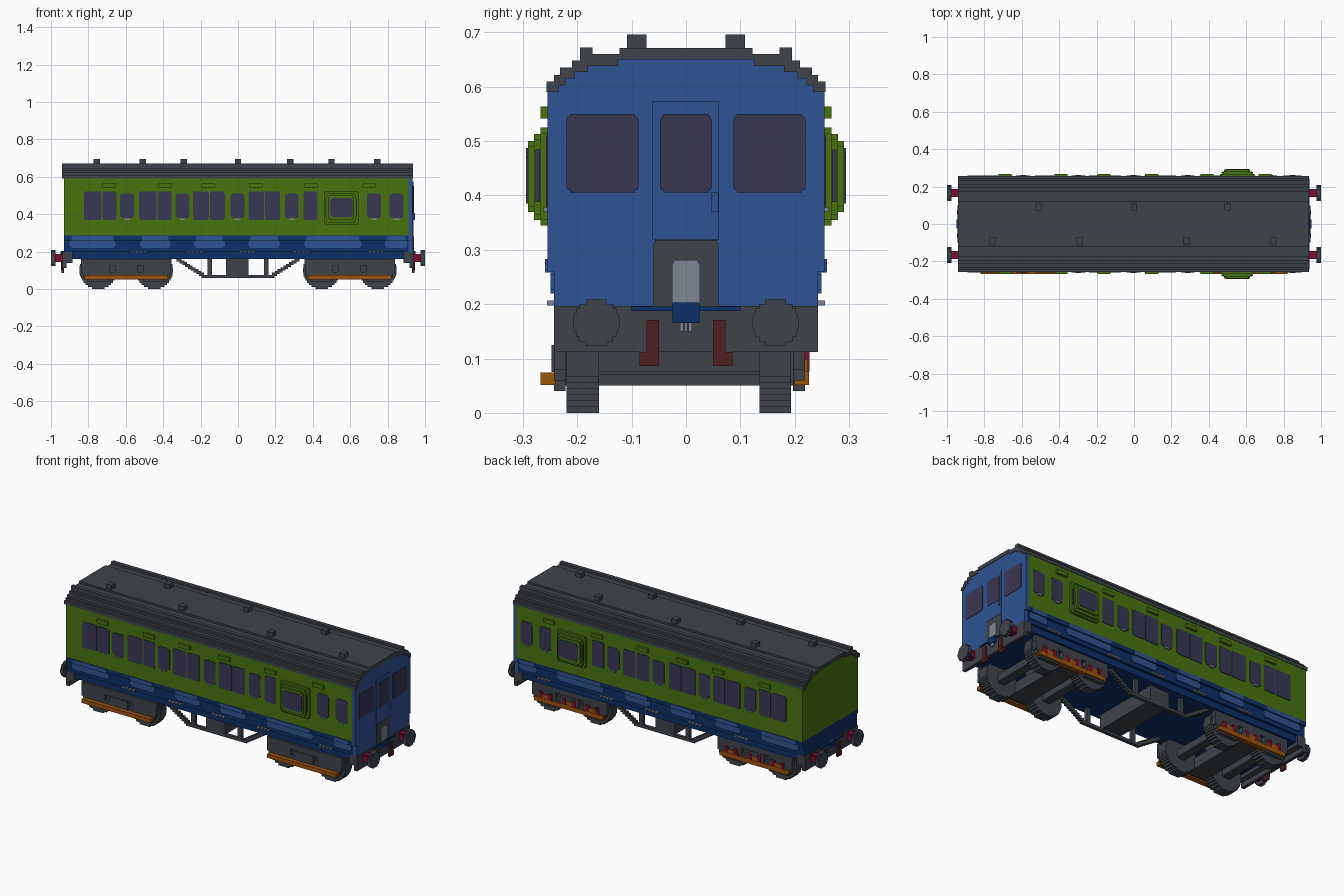
import bpy, bmesh, math

cube = bpy.data.objects.get("Cube")
if cube:
    bpy.data.objects.remove(cube, do_unlink=True)


# ---------- materials ----------
def material(name, rgb):
    lin = [((c / 255 + 0.055) / 1.055) ** 2.4 if c > 10 else c / 255 / 12.92 for c in rgb]
    m = bpy.data.materials.new(name)
    m.use_nodes = True
    m.diffuse_color = (*lin, 1)
    m.node_tree.nodes["Principled BSDF"].inputs["Base Color"].default_value = (*lin, 1)
    return m


GREEN = material("green paint", (73, 116, 16))
NAVY = material("dark blue paint", (14, 48, 104))
BLUE = material("blue paint", (47, 83, 146))
GREY = material("dark grey", (63, 67, 73))
GLASS = material("window purple", (58, 55, 84))
ORANGE = material("orange", (156, 84, 12))
RED = material("crimson", (125, 14, 46))
MAROON = material("maroon", (80, 32, 36))
PALE = material("light grey", (128, 134, 150))


# ---------- helpers ----------
def rect(a0, a1, b0, b1):
    return [(a0, b0), (a1, b0), (a1, b1), (a0, b1)]


def stepped(a0, a1, b0, b1, r, n=4):
    """Rectangle whose corners are staircase quarter circles."""
    ca, cb, hw, hh = (a0 + a1) / 2, (b0 + b1) / 2, (a1 - a0) / 2, (b1 - b0) / 2
    q = []
    for i in range(n):
        e = hw - r + r * math.sqrt(1 - ((i + 0.5) / n) ** 2)
        q += [(e, hh - r + r * i / n), (e, hh - r + r * (i + 1) / n)]
    loop = q + [(-a, b) for a, b in q[::-1]] + [(-a, -b) for a, b in q] + [(a, -b) for a, b in q[::-1]]
    pts = []
    for i, p in enumerate(loop):
        if math.dist(p, loop[i - 1]) > 1e-6:
            pts.append((ca + p[0], cb + p[1]))
    return pts


def build(name, mat, prisms):
    """One object from prisms (axis, outline, start, end)."""
    bm = bmesh.new()
    for axis, pts, s, e in prisms:
        place = {"x": lambda a, b, t: (t, a, b), "y": lambda a, b, t: (a, t, b)}[axis]
        lo = [bm.verts.new(place(a, b, s)) for a, b in pts]
        hi = [bm.verts.new(place(a, b, e)) for a, b in pts]
        bm.faces.new(lo)
        bm.faces.new(hi[::-1])
        for i in range(len(pts)):
            bm.faces.new((lo[i - 1], hi[i - 1], hi[i], lo[i]))
    bmesh.ops.recalc_face_normals(bm, faces=bm.faces[:])
    me = bpy.data.meshes.new(name)
    bm.to_mesh(me)
    bm.free()
    me.materials.append(mat)
    ob = bpy.data.objects.new(name, me)
    bpy.context.collection.objects.link(ob)
    return ob


def box(x0, x1, y0, y1, z0, z1):
    return ("y", rect(x0, x1, z0, z1), y0, y1)


def both_sides(outline, y0, y1):
    return [("y", outline, y0, y1), ("y", outline, -y1, -y0)]


def side_boxes(x0, x1, y0, y1, z0, z1):
    return both_sides(rect(x0, x1, z0, z1), y0, y1)


def mirrored(right_half):
    return right_half + [(-y, z) for y, z in right_half[::-1]]


# ---------- body shell and roof ----------
# staircase arch, outer and inner lines of the roof
arch = [(0.257, 0.59), (0.257, 0.61), (0.243, 0.61), (0.243, 0.622), (0.232, 0.622), (0.232, 0.635),
        (0.21, 0.635), (0.21, 0.648), (0.195, 0.648), (0.195, 0.672), (0.172, 0.672), (0.172, 0.66),
        (0.122, 0.66), (0.122, 0.671)]
inner = [(0.247, 0.59), (0.235, 0.59), (0.235, 0.602), (0.222, 0.602), (0.222, 0.615), (0.205, 0.615),
         (0.205, 0.627), (0.18, 0.627), (0.18, 0.638), (0.125, 0.638), (0.125, 0.65)]
roof_outline = mirrored(arch) + mirrored([(y, z) for y, z in inner])[::-1]
build("roof", GREY, [("x", roof_outline, -0.94, 0.936)])
wall = lambda z0: mirrored([(0.255, z0), (0.255, 0.59)] + inner)
build("upper_body", GREEN, [("x", wall(0.285), -0.93, 0.912)])
build("cab_end", BLUE, [("x", mirrored([(0.243, 0.197), (0.243, 0.26)]) , 0.912, 0.933),
                        ("x", wall(0.26), 0.912, 0.933)])
build("lower_body", NAVY, [("x", mirrored([(0.23, 0.16), (0.23, 0.197), (0.243, 0.197), (0.243, 0.26),
                                           (0.255, 0.26), (0.255, 0.285)]), -0.93, 0.912)])
vents = [(x, 0.091) for x in (-0.51, 0, 0.5)] + [(x, -0.091) for x in (-0.755, -0.29, 0.28, 0.745)]
build("roof_vents", GREY, [box(x - 0.017, x + 0.017, y - 0.018, y + 0.018, 0.66, 0.696) for x, y in vents])

# ---------- side windows and trim ----------
wide = [(-0.825, -0.73), (-0.725, -0.65), (-0.53, -0.435), (-0.43, -0.355), (-0.24, -0.155),
        (-0.15, -0.07), (0.055, 0.14), (0.145, 0.225), (0.35, 0.425)]
door = [(-0.63, -0.555), (-0.335, -0.26), (-0.04, 0.035), (0.25, 0.325), (0.69, 0.765), (0.81, 0.885)]
panes, handles, hoods, patches, treads = [], [], [], [], []
for a, b in wide:
    panes += both_sides(stepped(a, b, 0.37, 0.52, 0.012, 2), 0.25, 0.258)
for a, b in door:
    panes += both_sides(stepped(a, b, 0.38, 0.51, 0.018, 3), 0.25, 0.258)
    handles += side_boxes((a + b) / 2 - 0.015, (a + b) / 2 + 0.015, 0.25, 0.262, 0.37, 0.378)
for x in (-0.69, -0.39, -0.16, 0.095, 0.39, 0.70):
    hoods += side_boxes(x - 0.035, x + 0.035, 0.25, 0.268, 0.542, 0.564)
for a, b in [(-0.9, -0.655), (-0.525, -0.36), (-0.235, -0.07), (0.055, 0.225), (0.355, 0.66), (0.785, 0.905)]:
    patches += both_sides(stepped(a, b, 0.22, 0.262, 0.02, 3), 0.24, 0.249)
    patches += both_sides(stepped(a + 0.01, b - 0.01, 0.258, 0.283, 0.0125, 2), 0.25, 0.259)
for x in (-0.53, -0.23, 0.05, 0.34, 0.74):
    for k in range(4):
        treads += side_boxes(x - 0.042 + k * 0.022, x - 0.027 + k * 0.022, 0.24, 0.256, 0.198, 0.207)
build("side_windows", GLASS, panes)
build("door_handles", PALE, handles)
build("window_hoods", GREEN, hoods)
build("blue_side_patches", BLUE, patches)
build("step_treads", PALE, treads)

# ---------- bulging lookout on each side ----------
build("lookout", GREEN,
      both_sides(stepped(0.46, 0.645, 0.345, 0.525, 0.02, 2), 0.25, 0.268)
      + both_sides(stepped(0.472, 0.632, 0.355, 0.513, 0.02, 2), 0.265, 0.28)
      + both_sides(stepped(0.48, 0.622, 0.37, 0.5, 0.02, 2), 0.278, 0.291))
build("lookout_windows", GLASS, both_sides(stepped(0.49, 0.615, 0.385, 0.487, 0.025, 3), 0.286, 0.294)
      + side_boxes(0.469, 0.635, 0.269, 0.277, 0.388, 0.485))

# ---------- cab face ----------
build("cab_door", BLUE, [("x", rect(-0.062, 0.061, 0.319, 0.574), 0.93, 0.937)])
build("cab_windows", GLASS,
      [("x", stepped(a, b, 0.405, 0.55, 0.015, 3), 0.93, 0.936) for a, b in ((-0.22, -0.087), (0.087, 0.22))]
      + [("x", stepped(-0.048, 0.048, 0.405, 0.55, 0.015, 3), 0.934, 0.94)])
build("cab_door_handle", BLUE, [box(0.93, 0.946, 0.047, 0.06, 0.37, 0.405)])
build("gangway_recess", GREY, [("x", stepped(-0.06, 0.06, 0.19, 0.318, 0.01, 2), 0.93, 0.937)])
build("gangway_plate", PALE, [("x", stepped(-0.026, 0.026, 0.197, 0.281, 0.01, 2), 0.932, 0.941)])

# ---------- end beams, buffers, hoses and couplings ----------
for end, label in ((1, "front"), (-1, "rear")):
    def across(outline, x0, x1):
        return ("x", outline, end * x0, end * x1)
    build(label + "_end_beam", GREY, [across(rect(-0.243, 0.243, 0.112, 0.197), 0.918, 0.937),
                                      across(rect(-0.243, 0.243, 0.14, 0.197), 0.885, 0.918)])
    build(label + "_buffer_shafts", RED,
          [across(stepped(y - 0.022, y + 0.022, 0.143, 0.187, 0.01, 2), 0.93, 0.978) for y in (-0.165, 0.165)])
    build(label + "_buffer_heads", GREY,
          [across(stepped(y - 0.043, y + 0.043, 0.123, 0.209, 0.043, 5), 0.977, 1.0) for y in (-0.165, 0.165)])
    hoses = []
    for s in (-1, 1):
        hoses += [across(rect(*sorted((s * 0.05, s * 0.073)), 0.1, 0.171), 0.932, 0.946),
                  across(rect(*sorted((s * 0.05, s * 0.086)), 0.086, 0.112), 0.93, 0.944)]
    build(label + "_hoses", MAROON, hoses)
    build(label + "_coupling", NAVY, [across(rect(-0.1, 0.1, 0.187, 0.196), 0.93, 0.944),
                                      across(rect(-0.025, 0.025, 0.165, 0.203), 0.93, 0.95)])
    build(label + "_coupling_hook", PALE,
          [across(rect(y - 0.003, y + 0.003, 0.15, 0.166), 0.934, 0.946) for y in (-0.008, 0, 0.008)])

# ---------- underframe truss ----------
truss = side_boxes(-0.195, 0.195, 0.18, 0.2, 0.06, 0.076)
for s in (-1, 1):
    for i in range(9):
        x, z = s * (0.315 - i * 0.015), 0.146 - i * 0.0095
        truss += side_boxes(x - 0.013, x + 0.013, 0.18, 0.2, z, z + 0.017)
    truss += side_boxes(s * 0.15 - 0.012, s * 0.15 + 0.012, 0.18, 0.2, 0.07, 0.165)
build("truss_rods", GREY, truss)
build("underfloor_box", GREY, [box(-0.065, 0.057, -0.2, 0.2, 0.074, 0.165)])

# ---------- bogies ----------
for cx, label in ((0.5975, "front"), (-0.5975, "rear")):
    wheels, frame, bars, springs = [], [], [], []
    for dx in (-0.15, 0.15):
        x = cx + dx
        outline = stepped(x - 0.1, x + 0.1, 0, 0.2, 0.1, 9)
        wheels += [("y", outline, -0.22, -0.16), ("y", outline, 0.135, 0.193)]
        wheels.append(("y", stepped(x - 0.025, x + 0.025, 0.07, 0.12, 0.012, 2), -0.2, 0.17))
    for y0, y1 in ((-0.243, -0.222), (0.197, 0.219)):
        frame += [box(cx - 0.242, cx + 0.242, y0, y1, 0.125, 0.16),
                  box(cx - 0.23, cx + 0.23, y0, y1, 0.06, 0.09),
                  box(cx - 0.06, cx + 0.06, y0 - 0.004, y1 + 0.003, 0.075, 0.125)]
        for dx in (-0.15, 0.15):
            frame.append(box(cx + dx - 0.06, cx + dx + 0.06, y0, y1, 0.04, 0.13))
        for dx in (-0.222, 0.222):
            frame.append(box(cx + dx - 0.018, cx + dx + 0.018, y0, y1, 0.08, 0.13))
    frame += [box(cx - 0.06, cx + 0.06, -0.222, 0.197, 0.05, 0.112),
              box(cx - 0.04, cx + 0.04, -0.1, 0.1, 0.11, 0.165)]
    bars += [box(cx - 0.222, cx + 0.222, -0.268, -0.24, 0.051, 0.074),
             box(cx - 0.222, cx + 0.222, 0.2, 0.226, 0.051, 0.076)]
    for dx in (-0.15, 0, 0.15):
        bars.append(box(cx + dx - 0.045, cx + dx + 0.045, 0.21, 0.224, 0.076, 0.098))
        springs += [box(cx + dx + k - 0.011, cx + dx + k + 0.011, 0.2, 0.227, 0.076, 0.112) for k in (-0.03, 0.03)]
    build(label + "_bogie_wheels", GREY, wheels)
    build(label + "_bogie_frame", GREY, frame)
    build(label + "_bogie_step_bars", ORANGE, bars)
    build(label + "_bogie_springs", RED, springs)
